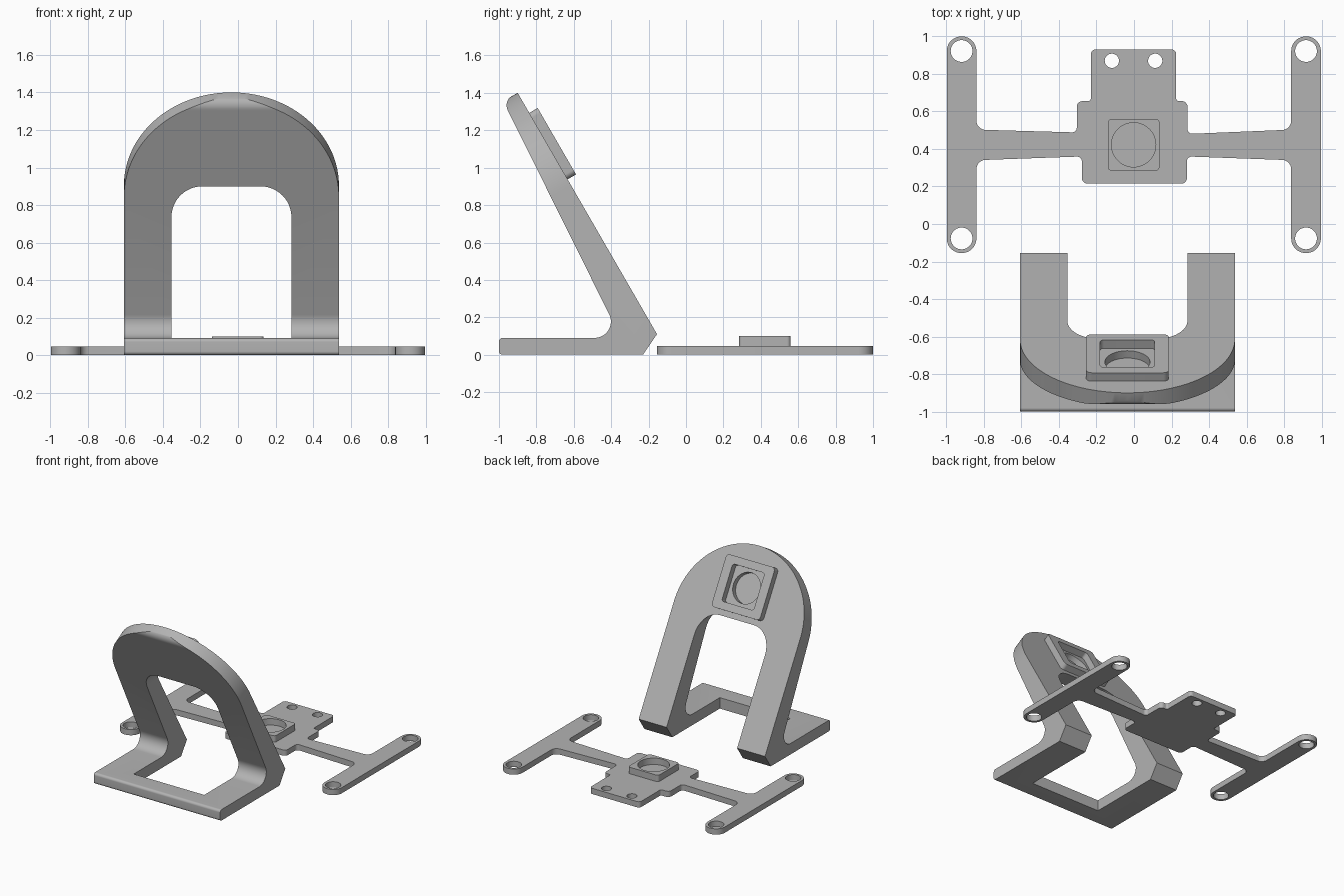
import bpy, bmesh, math
from mathutils import Matrix, Vector

if "Cube" in bpy.data.objects:
    bpy.data.objects.remove(bpy.data.objects["Cube"])

grey = bpy.data.materials.new("light grey")
grey.diffuse_color = (0.45, 0.45, 0.45, 1)
grey.use_nodes = True
grey.node_tree.nodes["Principled BSDF"].inputs["Base Color"].default_value = grey.diffuse_color


def rounded(points):
    """Outline from (u, v, radius) corners, each corner turned into an arc."""
    out = []
    for i, (u, v, r) in enumerate(points):
        p = Vector((u, v))
        if r == 0:
            out.append(p)
            continue
        a = (Vector(points[i - 1][:2]) - p).normalized()
        b = (Vector(points[(i + 1) % len(points)][:2]) - p).normalized()
        half = a.angle(b) / 2
        centre = p + (a + b).normalized() * (r / math.sin(half))
        start = p + a * (r / math.tan(half)) - centre
        end = p + b * (r / math.tan(half)) - centre
        sweep = math.atan2(start.x * end.y - start.y * end.x, start.dot(end))
        n = 40 if r > 0.3 else 12
        for k in range(n + 1):
            t = sweep * k / n
            out.append(centre + Vector((start.x * math.cos(t) - start.y * math.sin(t),
                                        start.x * math.sin(t) + start.y * math.cos(t))))
    return out


def circle(u, v, r, n=48):
    return [Vector((u + r * math.cos(2 * math.pi * k / n),
                    v + r * math.sin(2 * math.pi * k / n))) for k in range(n)]


def square(u, v, w, h, r):
    w, h = w / 2, h / 2
    return rounded([(u - w, v - h, r), (u + w, v - h, r), (u + w, v + h, r), (u - w, v + h, r)])


def prism(name, outline, lo, hi, frame=Matrix()):
    """Extrude an outline from lo to hi along the frame's third axis."""
    bm = bmesh.new()
    face = bm.faces.new([bm.verts.new((p.x, p.y, lo)) for p in outline])
    ext = bmesh.ops.extrude_face_region(bm, geom=[face])
    bmesh.ops.translate(bm, vec=(0, 0, hi - lo),
                        verts=[g for g in ext["geom"] if isinstance(g, bmesh.types.BMVert)])
    bmesh.ops.transform(bm, matrix=frame, verts=bm.verts)
    bmesh.ops.remove_doubles(bm, verts=bm.verts, dist=1e-5)
    bmesh.ops.recalc_face_normals(bm, faces=bm.faces)
    mesh = bpy.data.meshes.new(name)
    bm.to_mesh(mesh)
    bm.free()
    mesh.materials.append(grey)
    ob = bpy.data.objects.new(name, mesh)
    bpy.context.collection.objects.link(ob)
    return ob


def combine(target, tool, operation):
    """Apply a boolean and drop the tool object."""
    mod = target.modifiers.new("cut", 'BOOLEAN')
    mod.operation, mod.object, mod.solver = operation, tool, 'EXACT'
    bpy.context.view_layer.objects.active = target
    bpy.ops.object.modifier_apply(modifier=mod.name)
    bpy.data.objects.remove(tool)


def axes(u, v, w, origin):
    return Matrix((u, v, w)).transposed().to_4x4() if origin is None else \
        Matrix.Translation(origin) @ Matrix((u, v, w)).transposed().to_4x4()


# Frames: side profile (y, z along x), front (x, z along -y), leaning back face
CX = -0.035
c, s = 0.5, math.sqrt(0.75)
side = axes((0, 1, 0), (0, 0, 1), (1, 0, 0), (CX, 0, 0))
front = axes((1, 0, 0), (0, 0, 1), (0, -1, 0), (CX, 0, 0))
lean = axes((1, 0, 0), (0, -c, s), (0, s, c), (CX, -0.155, 0.11))
lean_up = 1.49      # length of the leaning face

# Stand: bent side profile trimmed to an arch, with a doorway through it
stand = prism("stand", rounded([
    (-1, 0, 0.02), (-0.23, 0, 0), (-0.155, 0.11, 0), (-0.901, 1.402, 0),
    (-0.978, 1.357, 0.06), (-0.348, 0.09, 0.087), (-1, 0.09, 0.02)]), -0.7, 0.7, side)
arch = prism("arch_cutter", rounded([
    (-0.573, -1, 0), (0.573, -1, 0), (0.573, lean_up, 0.5725), (-0.573, lean_up, 0.5725)]),
    -2, 1, lean)
combine(stand, arch, 'INTERSECT')
doorway = prism("doorway_cutter", rounded([
    (-0.32, -0.2, 0), (0.32, -0.2, 0), (0.32, 0.9, 0.165), (-0.32, 0.9, 0.165)]),
    -0.5, 0.845, front)
combine(stand, doorway, 'DIFFERENCE')

# Socket on the back of the stand: raised plate, square recess, round pocket
mid = 1.161
combine(stand, prism("socket", square(0, mid, 0.44, 0.41, 0.03), -0.02, 0.052, lean), 'UNION')
combine(stand, prism("recess", square(0, mid, 0.29, 0.29, 0.02), 0, 0.2, lean), 'DIFFERENCE')
combine(stand, prism("pocket", circle(0, mid, 0.12), -0.045, 0.1, lean), 'DIFFERENCE')

# Flat bracket: two end bars, slim arms and a stepped centre
bracket = prism("bracket", rounded([
    (-0.998, -0.155, 0.078), (-0.84, -0.155, 0.078), (-0.84, 0.34, 0.05), (-0.278, 0.36, 0.025),
    (-0.278, 0.215, 0.03), (0.282, 0.215, 0.03), (0.282, 0.36, 0.025), (0.838, 0.34, 0.05),
    (0.838, -0.155, 0.078), (0.996, -0.155, 0.078), (0.996, 1, 0.078), (0.838, 1, 0.078),
    (0.838, 0.503, 0.05), (0.285, 0.48, 0.025), (0.285, 0.655, 0.03), (0.225, 0.655, 0.015),
    (0.225, 0.93, 0.025), (-0.23, 0.93, 0.025), (-0.23, 0.655, 0.015), (-0.305, 0.655, 0.03),
    (-0.305, 0.488, 0.025), (-0.84, 0.503, 0.05), (-0.84, 1, 0.078), (-0.998, 1, 0.078)]), 0, 0.047)

# Square plug with a round blind pocket
combine(bracket, prism("plug", square(-0.002, 0.422, 0.275, 0.275, 0.02), 0.02, 0.1), 'UNION')
combine(bracket, prism("plug_pocket", circle(-0.002, 0.422, 0.118), 0.047, 0.2), 'DIFFERENCE')

# Screw holes in the bar ends and the tab
holes = [(x, y, 0.058) for x in (-0.919, 0.917) for y in (-0.077, 0.922)]
holes += [(-0.118, 0.87, 0.038), (0.113, 0.87, 0.038)]
for x, y, r in holes:
    combine(bracket, prism("hole", circle(x, y, r), -0.1, 0.2), 'DIFFERENCE')

# Smooth curves, sharp edges
for ob in (stand, bracket):
    bpy.ops.object.select_all(action='DESELECT')
    ob.select_set(True)
    bpy.context.view_layer.objects.active = ob
    bpy.ops.object.shade_smooth_by_angle(angle=math.radians(30))
